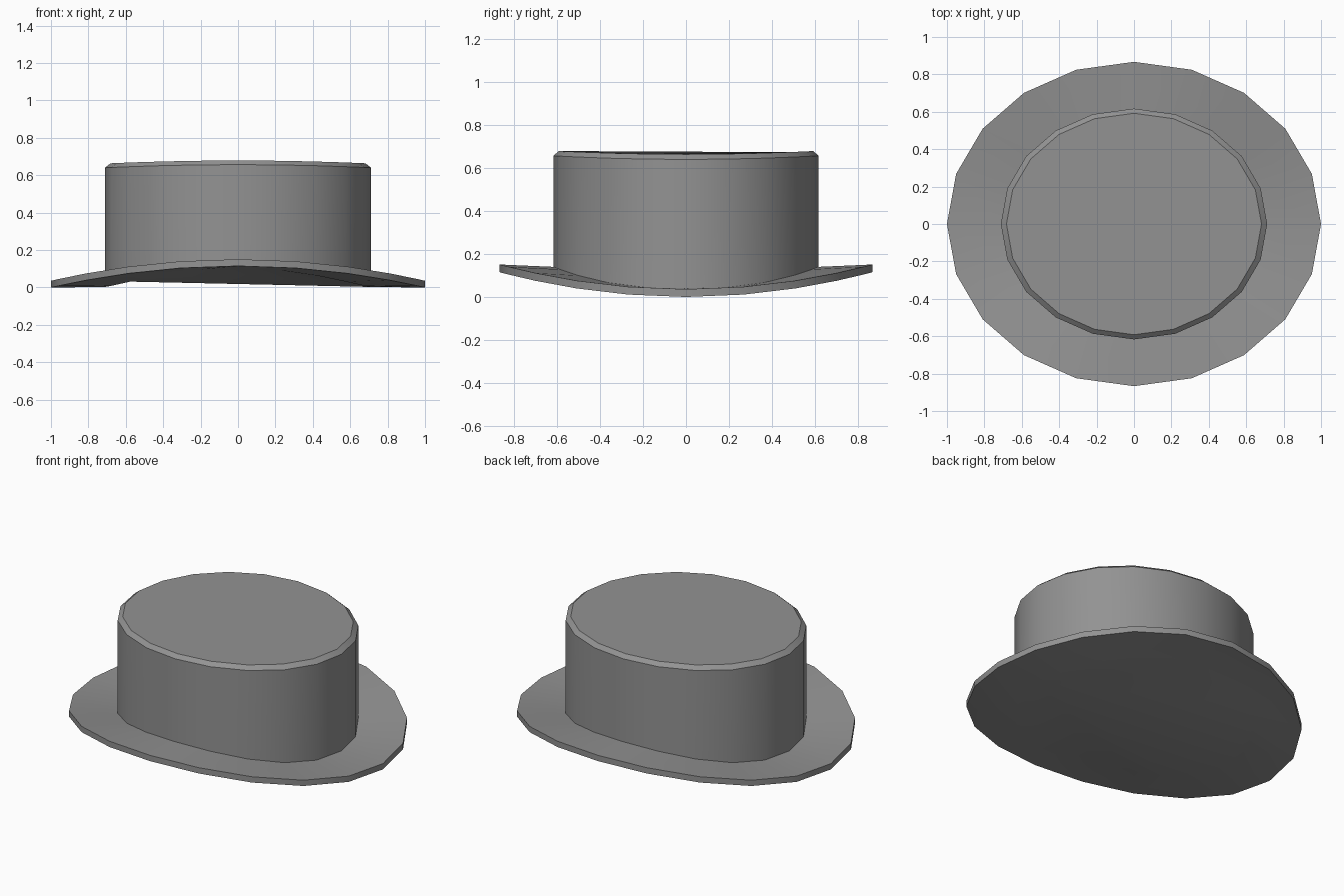
import bpy, bmesh, math

if "Cube" in bpy.data.objects:
    bpy.data.objects.remove(bpy.data.objects["Cube"])

SIDES = 20

grey = bpy.data.materials.new("felt_grey")
grey.diffuse_color = (0.29, 0.29, 0.29, 1)
grey.use_nodes = True
grey.node_tree.nodes["Principled BSDF"].inputs["Base Color"].default_value = grey.diffuse_color


def ring(bm, rx, ry, z, rise, power=2.0):
    """Elliptical ring of vertices that rises towards the front and back."""
    verts = []
    for i in range(SIDES):
        a = 2 * math.pi * i / SIDES
        s = math.sin(a)
        verts.append(bm.verts.new((rx * math.cos(a), ry * s, z + rise * abs(s) ** power)))
    return verts


def bridge(bm, low, high):
    for i in range(SIDES):
        j = (i + 1) % SIDES
        bm.faces.new((low[i], low[j], high[j], high[i]))


def finish(bm, name):
    mesh = bpy.data.meshes.new(name)
    bm.to_mesh(mesh)
    bm.free()
    mesh.materials.append(grey)
    obj = bpy.data.objects.new(name, mesh)
    bpy.context.collection.objects.link(obj)
    bpy.ops.object.select_all(action='DESELECT')
    obj.select_set(True)
    bpy.context.view_layer.objects.active = obj
    bpy.ops.object.shade_smooth_by_angle(angle=math.radians(30))
    return obj


# Brim: curved plate, closed underneath, open where the crown joins
bm = bmesh.new()
under = ring(bm, 0.712, 0.617, 0.003, 0.102, 2.4)
rings = [under,
         ring(bm, 1.0, 0.867, 0.0, 0.115),
         ring(bm, 1.0, 0.867, 0.036, 0.115),
         ring(bm, 0.712, 0.617, 0.038, 0.102, 2.4)]
for a, b in zip(rings, rings[1:]):
    bridge(bm, a, b)
# underside of the crown, fanned from the right end
fan = list(range(1, 9)) + list(range(12, SIDES))
for i, j in zip(fan, fan[1:]):
    bm.faces.new((under[0], under[j], under[i]))
for i, j, k in ((8, 9, 10), (8, 10, 12), (10, 11, 12)):
    bm.faces.new((under[k], under[j], under[i]))
finish(bm, "brim")

# Crown: straight wall, bevelled edge and slightly saddle-shaped top
bm = bmesh.new()
rings = [ring(bm, 0.712, 0.617, 0.038, 0.102, 2.4),
         ring(bm, 0.712, 0.617, 0.64, 0.017),
         ring(bm, 0.682, 0.592, 0.664, 0.015)]
for a, b in zip(rings, rings[1:]):
    bridge(bm, a, b)
bm.faces.new(rings[-1])
finish(bm, "crown")
